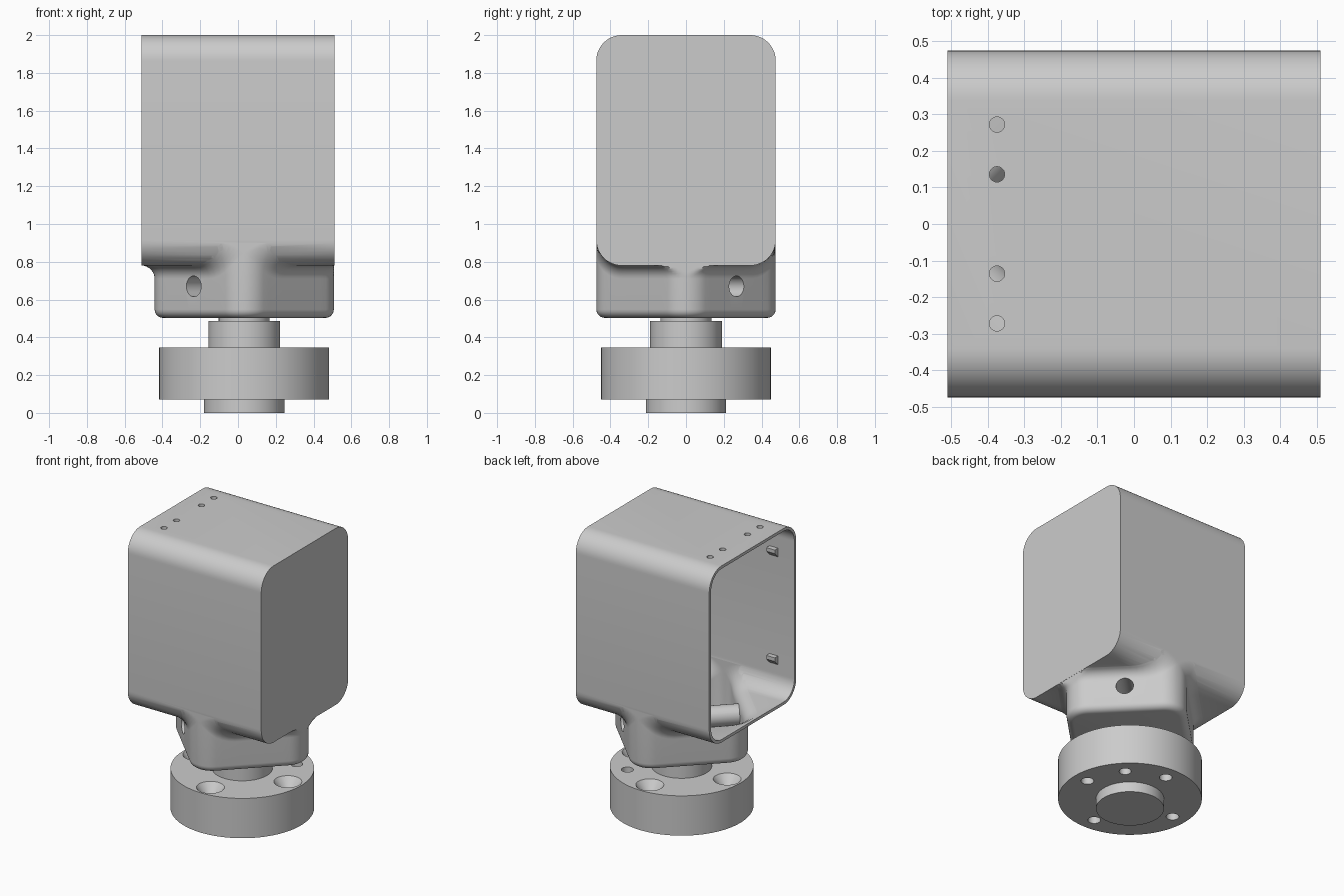
import bpy, bmesh
from math import sin, cos, pi, sqrt, radians
from mathutils import Vector, Matrix

if "Cube" in bpy.data.objects:
    bpy.data.objects.remove(bpy.data.objects["Cube"])

AXIS = 0.033            # x of the spindle axis
HX, HY = 0.51, 0.475    # half sizes of the housing
BOTTOM, TOP, ROUND = 0.78, 2.0, 0.135
WALL, FLARE = 0.02, 0.07

grey = bpy.data.materials.new("light_grey")
grey.use_nodes = True
colour = (0.6, 0.6, 0.6, 1)
grey.diffuse_color = colour
grey.node_tree.nodes["Principled BSDF"].inputs["Base Color"].default_value = colour


def loft(name, rings, matrix=Matrix()):
    """Closed solid through rings of equal point count."""
    bm = bmesh.new()
    loops = [[bm.verts.new(matrix @ Vector(p)) for p in ring] for ring in rings]
    for a, b in zip(loops, loops[1:]):
        for i in range(len(a)):
            j = (i + 1) % len(a)
            bm.faces.new((a[i], a[j], b[j], b[i]))
    bm.faces.new(loops[0])
    bm.faces.new(loops[-1])
    bmesh.ops.recalc_face_normals(bm, faces=bm.faces)
    mesh = bpy.data.meshes.new(name)
    bm.to_mesh(mesh)
    bm.free()
    mesh.materials.append(grey)
    ob = bpy.data.objects.new(name, mesh)
    bpy.context.collection.objects.link(ob)
    return ob


def lathe(name, profile, x=0, y=0, n=64, matrix=Matrix()):
    """Turned solid from (radius, z) pairs."""
    rings = [[(x + r * cos(2 * pi * i / n), y + r * sin(2 * pi * i / n), z)
              for i in range(n)] for r, z in profile]
    return loft(name, rings, matrix)


def combine(target, tool, operation):
    mod = target.modifiers.new("combine", 'BOOLEAN')
    mod.operation, mod.solver, mod.object = operation, 'EXACT', tool
    bpy.context.view_layer.objects.active = target
    bpy.ops.object.modifier_apply(modifier=mod.name)
    bpy.data.objects.remove(tool)


def smooth(ob):
    bpy.ops.object.select_all(action='DESELECT')
    ob.select_set(True)
    bpy.context.view_layer.objects.active = ob
    bpy.ops.object.shade_smooth_by_angle(angle=radians(30))


def rounded_box(name, inset, x0, x1):
    """Housing body: rounded profile carried along x."""
    r = ROUND - inset
    y, mid, half = HY - ROUND, (TOP + BOTTOM) / 2, (TOP - BOTTOM) / 2 - ROUND
    section = []
    for k, (sy, sz) in enumerate([(1, 1), (-1, 1), (-1, -1), (1, -1)]):
        for i in range(13):
            a = (k + i / 12) * pi / 2
            section.append((sy * y + r * cos(a), mid + sz * half + r * sin(a)))
    return loft(name, [[(x, p, q) for p, q in section] for x in (x0, x1)])


def diamond(name, inset):
    """Diamond base with rounded corners, flaring into the housing underside."""
    side, corner = 0.378, 0.145
    c = side - corner
    outline = []        # point and outward normal
    centres = [(c, c), (-c, c), (-c, -c), (c, -c)]
    for k, centre in enumerate(centres):
        for i in range(13):
            a = (k + i / 12) * pi / 2
            n = Vector((cos(a), sin(a)))
            outline.append((Vector(centre) + corner * n, n))
        start = outline[-1]
        end = Vector(centres[(k + 1) % 4]) + corner * start[1]
        for i in range(1, 12):
            outline.append((start[0].lerp(end, i / 12), start[1]))
    turn = Matrix.Rotation(pi / 4, 2)
    outline = [(turn @ p, turn @ n) for p, n in outline]
    lim_x, lim_y = HX - inset - 0.001, HY - inset - 0.001
    big = ROUND - inset

    def underside(y):
        d = max(0, abs(y) - (HY - ROUND))
        return BOTTOM + inset + big - sqrt(big * big - d * d)

    def ring(offset, height):
        points = []
        for p, n in outline:
            q = p + n * offset
            x = max(-lim_x, min(lim_x, q.x + AXIS))
            y = max(-lim_y, min(lim_y, q.y))
            points.append((x, y, height(y)))
        return points

    rings = []
    edge = 0.045 - inset
    for i in range(7):      # rounded lower edge
        a = i / 6 * pi / 2
        z = 0.503 + inset + edge * (1 - cos(a))
        rings.append(ring(-inset - edge * (1 - sin(a)), lambda y: z))
    flare = FLARE + inset
    for i in range(9):      # concave flare
        a = i / 8 * pi / 2
        lift = flare * (1 - sin(a))
        rings.append(ring(-inset + flare * (1 - cos(a)),
                          lambda y: underside(y) - lift + 0.004 * (i == 8)))
    rings.append(ring(-0.06, lambda y: 1.0))
    return loft(name, rings)


# Hollow housing, open at the -x end, joined to its hollow base
housing = rounded_box("housing", 0, -HX, HX)
combine(housing, diamond("base", 0), 'UNION')
combine(housing, rounded_box("cavity", WALL, -0.7, HX - WALL), 'DIFFERENCE')
combine(housing, diamond("base_cavity", WALL), 'DIFFERENCE')

# Cross tube and its bore through the two opposite base walls
across = (Matrix.Translation((AXIS, 0, 0.67)) @ Matrix.Rotation(pi / 4, 4, 'Z')
          @ Matrix.Rotation(pi / 2, 4, 'Y'))
combine(housing, lathe("cross_tube", [(0.068, -0.37), (0.068, 0.37)], n=40, matrix=across), 'UNION')
combine(housing, lathe("bore", [(0.055, -0.45), (0.055, 0.45)], n=40, matrix=across), 'DIFFERENCE')

# Four small holes in the roof
for y in (-0.272, -0.136, 0.136, 0.272):
    combine(housing, lathe("roof_hole", [(0.021, 1.9), (0.021, 2.1)], -0.375, y, 24), 'DIFFERENCE')
smooth(housing)

# Small wedge catches on the inner side walls
for side in (-1, 1):
    for z in (1.01, 1.755):
        wall, lip = side * (HY - WALL + 0.005), side * (HY - WALL - 0.035)
        wedge = [(wall, z - 0.035), (lip, z + 0.005), (lip, z + 0.03), (wall, z + 0.03)]
        loft("catch", [[(x, p, q) for p, q in wedge] for x in (-0.385, -0.32)])

# Stepped spindle with its mounting flange
spindle = lathe("spindle_flange", [
    (0.213, 0), (0.213, 0.07), (0.45, 0.07), (0.45, 0.345), (0.19, 0.345),
    (0.19, 0.487), (0.135, 0.487), (0.135, 0.51)], AXIS, 0, 96)

# Four countersunk bolt holes and one plain pin hole
for k in range(4):
    x, y = AXIS + 0.348 * cos(k * pi / 2), 0.348 * sin(k * pi / 2)
    combine(spindle, lathe("bolt_hole", [(0.04, 0.03), (0.04, 0.285), (0.088, 0.345), (0.088, 0.4)],
                           x, y, 40), 'DIFFERENCE')
d = 0.345 * sin(pi / 4)
combine(spindle, lathe("pin_hole", [(0.038, 0.03), (0.038, 0.4)], AXIS + d, d, 32), 'DIFFERENCE')
smooth(spindle)
